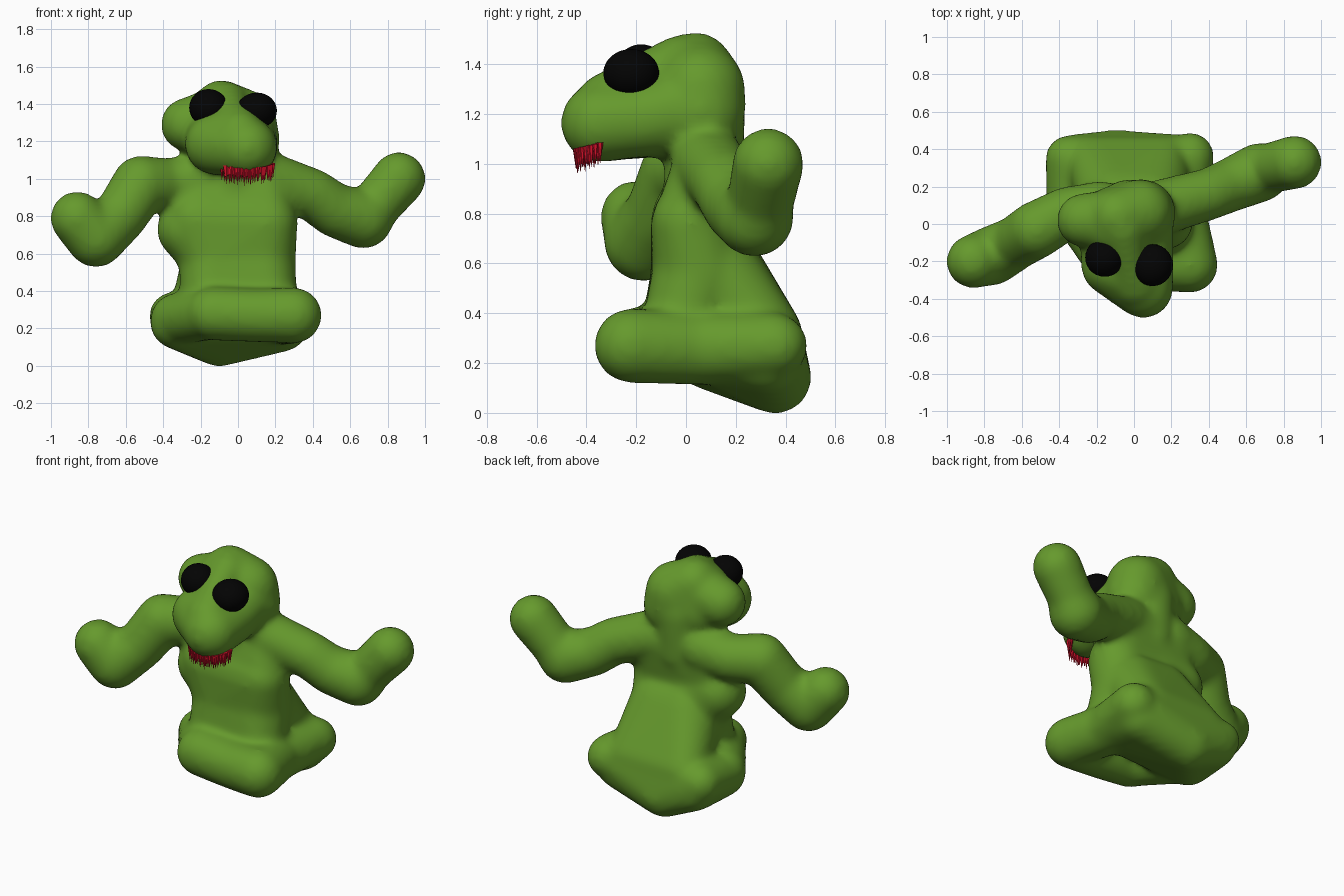
import bpy, bmesh, math, random
from mathutils import Vector, Matrix

if "Cube" in bpy.data.objects:
    bpy.data.objects.remove(bpy.data.objects["Cube"])

random.seed(4)


def material(name, rgb):
    m = bpy.data.materials.new(name)
    m.diffuse_color = (*rgb, 1)
    m.use_nodes = True
    m.node_tree.nodes["Principled BSDF"].inputs["Base Color"].default_value = m.diffuse_color
    return m


GREEN = material("moss green", (0.132, 0.322, 0.026))
BLACK = material("black", (0.001, 0.001, 0.001))
RED = material("crimson", (0.72, 0.006, 0.025))


def finish(bm, name, mat):
    me = bpy.data.meshes.new(name)
    bm.to_mesh(me)
    bm.free()
    me.materials.append(mat)
    ob = bpy.data.objects.new(name, me)
    bpy.context.collection.objects.link(ob)
    return ob


def hull(bm, balls):
    """Add the convex skin around balls given as (x, y, z, radius)."""
    tmp = bmesh.new()
    for x, y, z, r in balls:
        bmesh.ops.create_icosphere(tmp, subdivisions=3, radius=r,
                                   matrix=Matrix.Translation((x, y, z)))
    out = bmesh.ops.convex_hull(tmp, input=tmp.verts)
    junk = {g for g in out["geom_interior"] if isinstance(g, bmesh.types.BMVert)}
    bmesh.ops.delete(tmp, geom=list(junk), context='VERTS')
    me = bpy.data.meshes.new("tmp")
    tmp.to_mesh(me)
    tmp.free()
    bm.from_mesh(me)
    bpy.data.meshes.remove(me)


def limb(bm, balls):
    for a, b in zip(balls, balls[1:]):
        hull(bm, [a, b])


body = bmesh.new()
# seat
hull(body, [(-.35, .35, .27, .125), (.3, .35, .28, .125), (-.1, .36, .14, .145),
            (.24, .33, .21, .135), (-.31, .35, .215, .13),
            (-.33, .1, .23, .14), (.22, .1, .27, .15)])
# sloping lower back
hull(body, [(-.1, .1, .58, .2), (.1, .1, .58, .19), (-.22, .33, .31, .14), (.16, .33, .31, .14)])
# belly and chest
hull(body, [(-.14, 0, .4, .17), (.15, 0, .4, .165),
            (-.12, .06, .58, .2), (.12, .06, .58, .19)])
hull(body, [(-.12, .06, .55, .2), (.12, .06, .55, .19),
            (-.22, .02, .78, .16), (.16, .02, .76, .16)])
hull(body, [(-.22, .03, .78, .16), (.16, .03, .76, .16),
            (-.2, .08, 1.0, .13), (.13, .09, 1.0, .14)])
# bulge on the flank
hull(body, [(-.27, .05, .73, .165), (-.1, .05, .72, .16), (-.13, .06, .58, .17)])
# folded legs
limb(body, [(-.13, -.19, .28, .145), (.1, -.21, .27, .145), (.3, -.22, .27, .15)])
limb(body, [(.3, -.22, .27, .15), (.24, .05, .26, .15), (.3, .36, .27, .13)])
limb(body, [(-.13, -.19, .28, .14), (-.33, .1, .25, .14)])
# arms
limb(body, [(.15, .09, 1.0, .15), (.4, .16, .915, .14), (.52, .21, .83, .145),
            (.67, .275, .785, .16), (.73, .3, .85, .135), (.86, .33, 1.0, .145)])
limb(body, [(-.18, .08, 1.0, .15), (-.36, .06, .97, .14), (-.52, -.03, .97, .155),
            (-.63, -.1, .8, .145), (-.76, -.17, .685, .16), (-.86, -.2, .79, .145)])
# neck and head
limb(body, [(-.03, .07, .95, .16), (-.03, .08, 1.2, .16)])
hull(body, [(-.1, 0, 1.32, .18), (.03, .06, 1.3, .18), (-.09, .04, 1.38, .15),
            (.045, .06, 1.21, .18), (-.12, .03, 1.22, .17)])
limb(body, [(-.27, .02, 1.29, .145), (-.08, .02, 1.33, .17)])
# cheeks, snout and the ridge between the eyes
hull(body, [(-.12, -.2, 1.185, .165), (.065, -.19, 1.175, .15),
            (-.1, 0, 1.24, .19), (.03, .02, 1.22, .18)])
hull(body, [(-.12, -.22, 1.185, .165), (.065, -.22, 1.175, .15),
            (.05, -.345, 1.165, .16), (-.02, -.27, 1.24, .14)])
limb(body, [(.01, -.31, 1.23, .14), (-.03, -.18, 1.34, .1), (-.06, -.02, 1.4, .12)])

creature = finish(body, "body", GREEN)
bpy.context.view_layer.objects.active = creature
creature.select_set(True)
rm = creature.modifiers.new("fuse", 'REMESH')
rm.mode = 'VOXEL'
rm.voxel_size = 0.02
sm = creature.modifiers.new("soften", 'SMOOTH')
sm.factor = 0.5
sm.iterations = 14
for m in ("fuse", "soften"):
    bpy.ops.object.modifier_apply(modifier=m)
creature.data.polygons.foreach_set("use_smooth", [True] * len(creature.data.polygons))

# eyes
for name, pos, size in (("left_eye", (-.157, -.18, 1.38), (.104, .102, .1)),
                        ("right_eye", (.1, -.22, 1.365), (.108, .112, .096))):
    bm = bmesh.new()
    bmesh.ops.create_uvsphere(bm, u_segments=28, v_segments=16, radius=1,
                              matrix=Matrix.Translation(pos) @ Matrix.Diagonal((*size, 1)))
    for f in bm.faces:
        f.smooth = True
    finish(bm, name, BLACK)

# fringe of thin teeth hanging from the lip
bm = bmesh.new()
for i in range(36):
    a = math.pi * i / 35
    inset = random.uniform(0, .015)
    x = .05 - (.14 - inset) * math.cos(a)
    y = -.345 - (.105 - inset) * math.sin(a)
    top = 1.085 - .025 * math.sin(a)
    length = random.uniform(.075, .105)
    bmesh.ops.create_cone(bm, cap_ends=True, segments=6, radius1=0, radius2=.013,
                          depth=length,
                          matrix=Matrix.Translation((x, y, top - length / 2)))
finish(bm, "teeth", RED)
